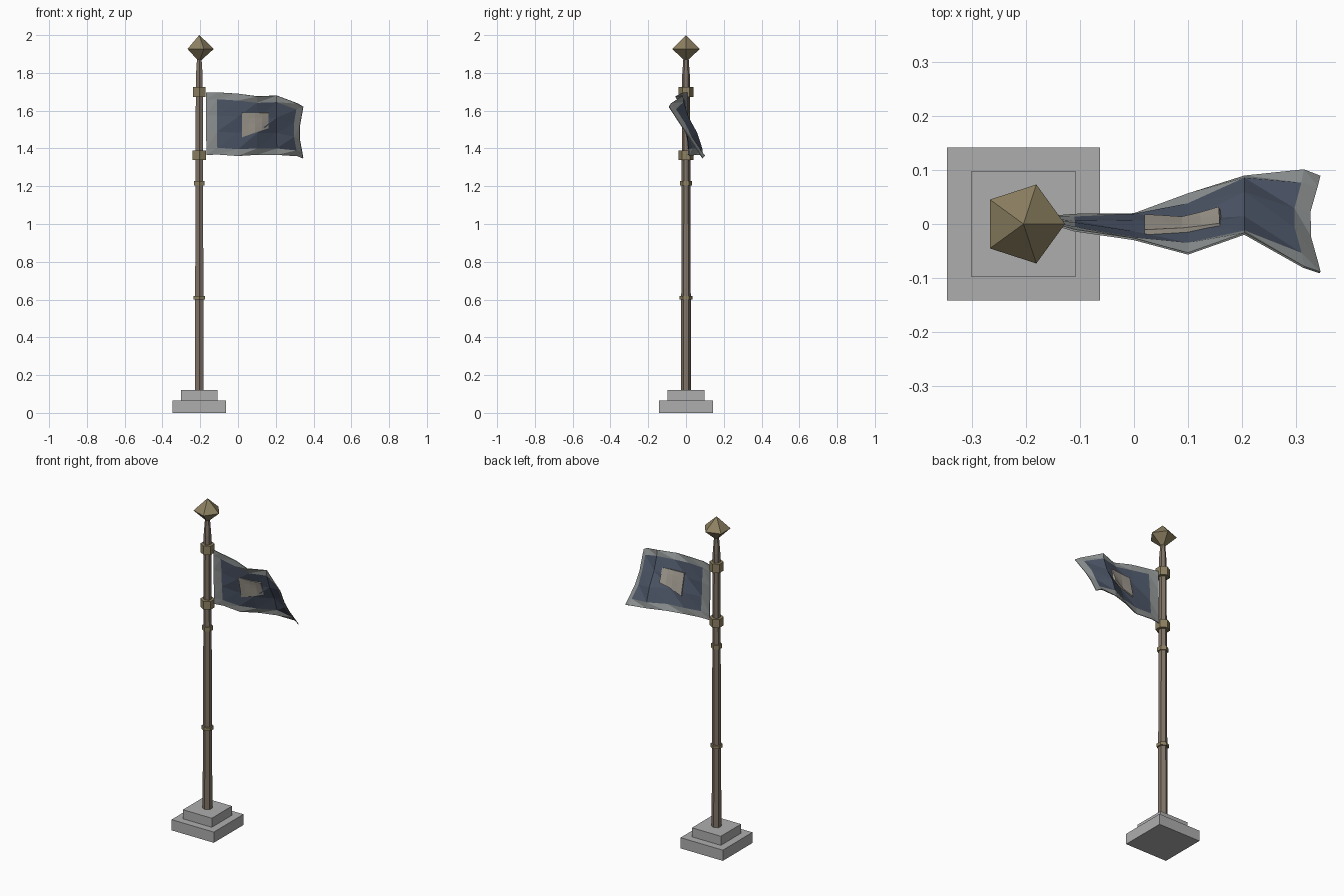
import bpy, math

if "Cube" in bpy.data.objects:
    bpy.data.objects.remove(bpy.data.objects["Cube"])

PX = -0.205  # pole axis


def material(name, rgb):
    m = bpy.data.materials.new(name)
    m.diffuse_color = (*rgb, 1)
    m.use_nodes = True
    m.node_tree.nodes["Principled BSDF"].inputs["Base Color"].default_value = m.diffuse_color
    return m


STONE = material("stone", (0.42, 0.42, 0.42))
WOOD = material("wood", (0.22, 0.175, 0.135))
BRASS = material("brass", (0.27, 0.22, 0.122))
BLUE = material("blue_cloth", (0.075, 0.095, 0.14))
TRIM = material("trim_cloth", (0.27, 0.285, 0.285))
CREAM = material("cream_cloth", (0.38, 0.35, 0.30))


def make(name, verts, faces, *mats):
    me = bpy.data.meshes.new(name)
    me.from_pydata(verts, [], faces)
    for m in mats:
        me.materials.append(m)
    ob = bpy.data.objects.new(name, me)
    bpy.context.collection.objects.link(ob)
    return ob


def lathe(name, profile, sides, start, mat):
    """Faceted solid around the pole axis from (radius, z) pairs."""
    verts = []
    for r, z in profile:
        for i in range(sides):
            a = start + math.tau * i / sides
            verts.append((PX + r * math.cos(a), r * math.sin(a), z))
    faces = [tuple(range(sides))[::-1]]
    for k in range(len(profile) - 1):
        for i in range(sides):
            j = (i + 1) % sides
            a, b = k * sides, (k + 1) * sides
            faces.append((a + i, a + j, b + j, b + i))
    n = (len(profile) - 1) * sides
    faces.append(tuple(range(n, n + sides)))
    return make(name, verts, faces, mat)


# Stepped stone base
Q = math.sqrt(2)
lathe("base_lower_step", [(0.142 * Q, 0), (0.142 * Q, 0.065)], 4, math.pi / 4, STONE)
lathe("base_upper_step", [(0.097 * Q, 0.065), (0.097 * Q, 0.12)], 4, math.pi / 4, STONE)

# Hexagonal tapered pole with a narrow neck
H = math.pi / 2
lathe("pole", [(0.027, 0.12), (0.021, 1.78), (0.015, 1.86), (0.013, 1.9)], 6, H, WOOD)

# Brass bands
for name, r, z0, z1 in [("lower_band", 0.034, 0.60, 0.62), ("upper_band", 0.031, 1.203, 1.228),
                        ("lower_flag_bracket", 0.040, 1.34, 1.39),
                        ("upper_flag_bracket", 0.039, 1.672, 1.725)]:
    lathe(name, [(r, z0), (r, z1)], 6, H, BRASS)

# Five-sided finial
lathe("finial", [(0.0005, 1.858), (0.077, 1.927), (0.0005, 2.0)], 5, 0, BRASS)

# Waving flag: columns as (x, top y, top z, bottom y, bottom z, ripple)
COLS = [(-0.168, 0.005, 1.695, 0.012, 1.365, 0), (-0.11, -0.012, 1.697, 0.017, 1.368, 0.003),
        (0.0, -0.028, 1.69, 0.018, 1.36, -0.006), (0.1, -0.055, 1.676, 0.055, 1.367, 0.01),
        (0.205, -0.018, 1.68, 0.088, 1.366, -0.012), (0.315, -0.08, 1.638, 0.10, 1.36, 0.008),
        (0.345, -0.09, 1.62, 0.088, 1.348, 0)]
ROWS = [0, 0.11, 0.37, 0.63, 0.89, 1]
PULL = [0, 0.005, 0.018, 0.018, 0.005, 0]


def depth(col, t):
    return col[1] + (col[3] - col[1]) * t + col[5] * math.sin(math.tau * t)


def point(c, j):
    col, t = COLS[c], ROWS[j]
    pull = PULL[j] if c >= 5 else 0
    return (col[0] - pull, depth(col, t), col[2] + (col[4] - col[2]) * t)


nr, nc = len(ROWS), len(COLS)
verts = [point(c, j) for c in range(nc) for j in range(nr)]
faces, trim = [], []
for c in range(nc - 1):
    for j in range(nr - 1):
        a, b, d, e = c * nr + j, c * nr + j + 1, (c + 1) * nr + j + 1, (c + 1) * nr + j
        faces += [(a, b, e), (b, d, e)]
        trim += [c in (0, nc - 2) or j in (0, nr - 2)] * 2
flag = make("flag", verts, faces, BLUE, TRIM)
for p, edge in zip(flag.data.polygons, trim):
    p.material_index = int(edge)
s = flag.modifiers.new("thickness", "SOLIDIFY")
s.thickness, s.offset = 0.004, 0


def cloth_y(x, z):
    """Depth of the flag surface at a front-view position."""
    for p, q in zip(COLS, COLS[1:]):
        if p[0] <= x <= q[0]:
            u = (x - p[0]) / (q[0] - p[0])
            col = [a + (b - a) * u for a, b in zip(p, q)]
            return depth(col, (col[2] - z) / (col[2] - col[4]))


# Cream patch following the cloth, seen on both sides
N = 4
verts, faces = [], []
for i in range(N + 1):
    u = i / N
    x = 0.02 + 0.14 * u
    for j in range(N + 1):
        z = 1.59 - j / N * (0.13 - 0.05 * u)
        verts.append((x, cloth_y(x, z), z))
for i in range(N):
    for j in range(N):
        a = i * (N + 1) + j
        faces.append((a, a + 1, a + N + 2, a + N + 1))
patch = make("flag_patch", verts, faces, CREAM)
s = patch.modifiers.new("thickness", "SOLIDIFY")
s.thickness, s.offset = 0.016, 0
